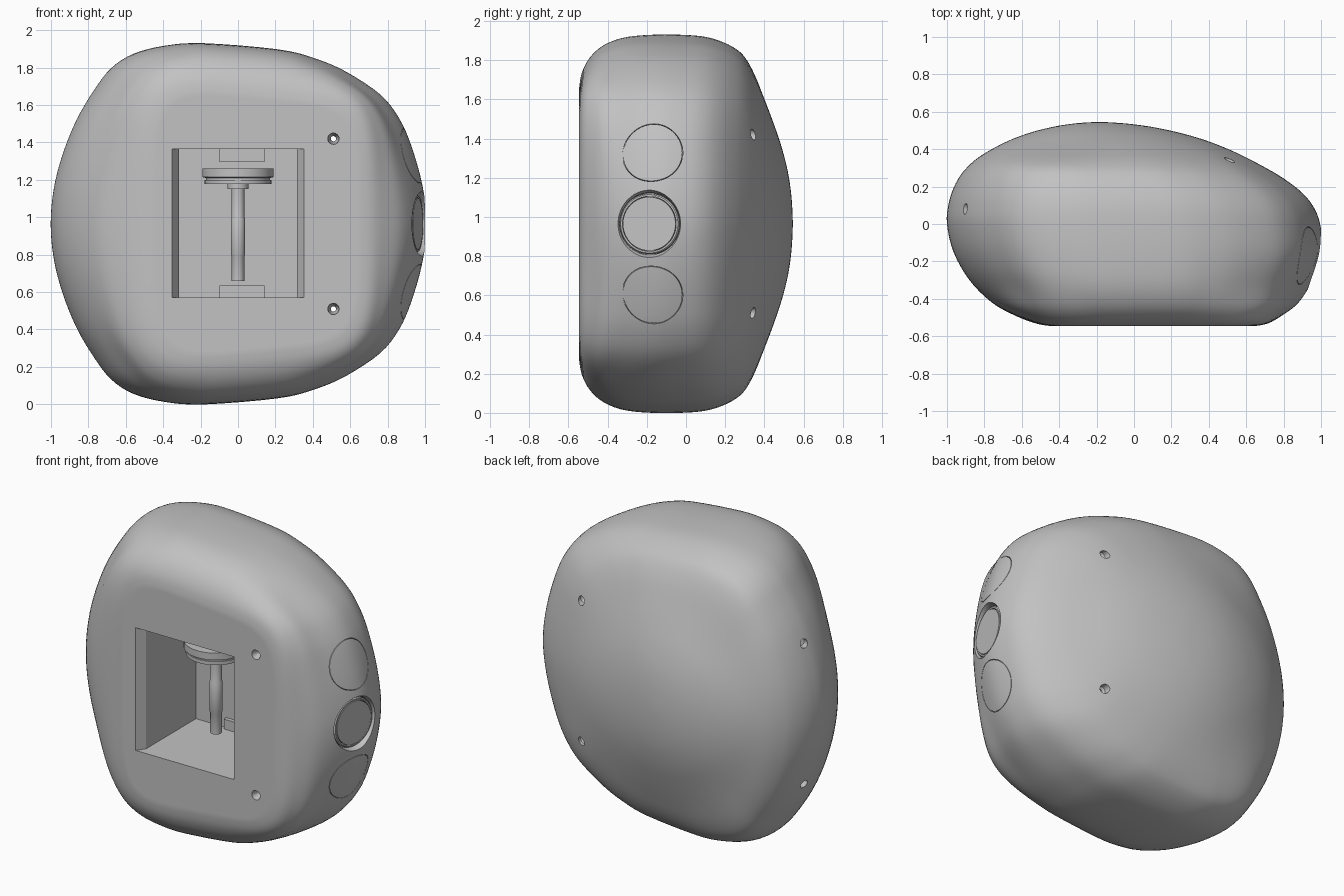
import bpy, bmesh, math
from mathutils import Vector

if "Cube" in bpy.data.objects:
    bpy.data.objects.remove(bpy.data.objects["Cube"], do_unlink=True)

MID = 0.965  # height of the horizontal symmetry plane


def material(name, value):
    m = bpy.data.materials.new(name)
    m.use_nodes = True
    m.diffuse_color = (value, value, value, 1)
    m.node_tree.nodes["Principled BSDF"].inputs["Base Color"].default_value = (value, value, value, 1)
    return m


GREY = material("plain grey", 0.54)


def spline(pts, steps, closed=False):
    """Catmull-Rom interpolation of tuples."""
    pts = [Vector(p) for p in pts]
    n = len(pts)
    out = []
    for i in range(n if closed else n - 1):
        a, b, c, d = [pts[(i + k) % n] if closed else pts[min(max(i + k, 0), n - 1)] for k in (-1, 0, 1, 2)]
        for s in range(steps):
            t = s / steps
            out.append(0.5 * (2 * b + (c - a) * t + (2 * a - 5 * b + 4 * c - d) * t * t
                              + (3 * b - a - 3 * c + d) * t ** 3))
    return out if closed else out + [pts[-1]]


def finish(name, bm):
    bmesh.ops.recalc_face_normals(bm, faces=bm.faces)
    me = bpy.data.meshes.new(name)
    bm.to_mesh(me)
    bm.free()
    me.materials.append(GREY)
    ob = bpy.data.objects.new(name, me)
    bpy.context.collection.objects.link(ob)
    return ob


def select(ob):
    bpy.ops.object.select_all(action="DESELECT")
    ob.select_set(True)
    bpy.context.view_layer.objects.active = ob


def smooth(ob):
    select(ob)
    bpy.ops.object.shade_smooth_by_angle(angle=math.radians(28))


def loft(name, loops):
    """Closed solid through equal loops of points."""
    bm = bmesh.new()
    rings = [[bm.verts.new(p) for p in loop] for loop in loops]
    for lo, hi in zip(rings, rings[1:]):
        for i in range(len(lo)):
            j = (i + 1) % len(lo)
            bm.faces.new((lo[i], lo[j], hi[j], hi[i]))
    bm.faces.new(rings[0])
    bm.faces.new(rings[-1])
    return finish(name, bm)


def lathe(name, profile, origin, axis, sides=64):
    """Turned solid: profile of (radius, distance along axis)."""
    q = Vector(axis).to_track_quat("Z", "Y")
    angles = [2 * math.pi * i / sides for i in range(sides)]
    return loft(name, [[Vector(origin) + q @ Vector((r * math.cos(a), r * math.sin(a), d)) for a in angles]
                       for r, d in profile])


def box(name, x0, x1, y0, y1, z0, z1):
    return loft(name, [[(x0, y0, z), (x1, y0, z), (x1, y1, z), (x0, y1, z)] for z in (z0, z1)])


def boolean(ob, cutter, operation="DIFFERENCE", keep=False):
    mod = ob.modifiers.new("cut", "BOOLEAN")
    mod.operation, mod.solver, mod.object = operation, "EXACT", cutter
    select(ob)
    bpy.ops.object.modifier_apply(modifier=mod.name)
    if not keep:
        bpy.data.objects.remove(cutter, do_unlink=True)


# Body: an outline lofted from a boxy flat front to an elliptical domed back
upper = [(-0.983, 0.19), (-0.935, 0.375), (-0.86, 0.56), (-0.765, 0.72), (-0.675, 0.835), (-0.56, 0.91),
         (-0.4, 0.952), (-0.2, 0.965), (0.2, 0.932), (0.4, 0.883), (0.57, 0.81), (0.75, 0.69),
         (0.85, 0.565), (0.915, 0.42), (0.975, 0.21)]
outline = spline([(-1, 0)] + upper + [(1, 0)] + [(x, -z) for x, z in reversed(upper)], 4, True)
outline = [Vector((p.x, p.y / MID)) for p in outline]


def section(p, y):
    """Unit outline point, boxier toward the front and rounder toward the back."""
    if y < -0.3:
        taper = 0.94 - 0.07 * p.x
        boxed = p / (abs(p.x) ** 5 + abs(p.y / taper) ** 5) ** (1 / 5)
        return p.lerp(boxed, min(1, (-0.3 - y) / 0.245) ** 2)
    t = min(max((y - 0.3) / 0.16, 0), 1)
    return p.lerp(p.normalized(), t * t * (3 - 2 * t))


# depth, left edge, right edge, half height
levels = spline([(-0.545, -0.40, 0.60, 0.67), (-0.545, -0.45, 0.65, 0.72), (-0.53, -0.53, 0.72, 0.80),
                 (-0.49, -0.635, 0.79, 0.87), (-0.42, -0.76, 0.88, 0.92), (-0.3, -0.88, 0.955, 0.953),
                 (-0.15, -0.965, 1.008, 0.965), (0, -1.0, 0.995, 0.963), (0.1, -0.993, 0.955, 0.953),
                 (0.18, -0.97, 0.885, 0.93), (0.25, -0.935, 0.79, 0.895), (0.3, -0.895, 0.705, 0.85),
                 (0.35, -0.84, 0.61, 0.765), (0.4, -0.76, 0.505, 0.64), (0.45, -0.66, 0.375, 0.505),
                 (0.49, -0.55, 0.235, 0.385), (0.52, -0.43, 0.09, 0.265), (0.536, -0.33, -0.03, 0.16),
                 (0.543, -0.25, -0.12, 0.07), (0.545, -0.19, -0.17, 0.01)], 4)
body = loft("body_shell", [[((xl + xr) / 2 + q.x * (xr - xl) / 2, max(y, -0.545), MID + q.y * h)
                            for q in (section(p, y) for p in outline)] for y, xl, xr, h in levels])


def surface(y, z):
    """Point on the +x side of the body."""
    return body.ray_cast(Vector((2, y, z)), Vector((-1, 0, 0)))[1]


# Flush side covers, each separated from the body by a fine groove
cover_axes = [(s, surface(-0.17, MID + s * 0.365), Vector((0.95, 0, 0.25 * s)).normalized()) for s in (1, -1)]
port_axis = Vector((0.98, -0.2, 0)).normalized()
port_center = surface(-0.195, MID)
for s, p, axis in cover_axes:
    cover = lathe("upper_side_cover" if s > 0 else "lower_side_cover", [(0.151, -0.07), (0.151, 0.1)], p, axis)
    boolean(cover, body, "INTERSECT", keep=True)
    smooth(cover)
for s, p, axis in cover_axes:
    boolean(body, lathe("cover_cutter", [(0.154, -0.06), (0.154, 0.1)], p, axis))

# Recessed round port with a bevelled rim and an inner lens disc
boolean(body, lathe("port_cutter", [(0.158, -0.09), (0.158, -0.045), (0.18, 0.0), (0.18, 0.1)],
                    port_center, port_axis))
smooth(lathe("port_ring", [(0.155, -0.1), (0.155, -0.044), (0.149, -0.038), (0.140, -0.038), (0.140, -0.1)],
             port_center, port_axis))
smooth(lathe("port_disc", [(0.137, -0.1), (0.137, -0.036)], port_center, port_axis))

# Front cavity with chamfered side walls
boolean(body, box("cavity_cutter", -0.315, 0.315, -0.7, 0.02, 0.57, 1.365))
chamfer = [(-0.352, -0.7), (0.352, -0.7), (0.352, -0.545), (0.315, -0.49), (-0.315, -0.49), (-0.352, -0.545)]
boolean(body, loft("chamfer_cutter", [[(x, y, z) for x, y in chamfer] for z in (0.57, 1.365)]))

# Screw holes: two countersunk through holes, two pockets at the far edge
for s in (1, -1):
    z = MID + s * 0.455
    boolean(body, lathe("screw_cutter", [(0.03, -0.7), (0.03, -0.53), (0.014, -0.50), (0.014, 0.30),
                                         (0.028, 0.31), (0.028, 0.6)], (0.51, 0, z), (0, 1, 0), 24))
    boolean(body, lathe("pocket_cutter", [(0.027, -0.06), (0.027, 0.15)], (-0.90, 0.08, z),
                        (-0.8, 0.5, 0.2 * s), 24))
smooth(body)

# Latch tabs at the back of the cavity
for name, z0, z1 in (("upper_tab", 1.295, 1.364), ("lower_tab", 0.571, 0.635)):
    box(name, -0.098, 0.142, -0.005, 0.025, z0, z1)

# Rotating shaft hanging from a stepped disc
smooth(lathe("shaft", [(0.034, 0.66), (0.034, 0.79), (0.038, 0.80), (0.038, 0.99), (0.034, 1.0), (0.034, 1.15),
                       (0.056, 1.15), (0.056, 1.18)], (0, -0.225, 0), (0, 0, 1), 40))
smooth(lathe("shaft_disc", [(0.178, 1.177), (0.178, 1.20), (0.17, 1.20), (0.17, 1.21), (0.19, 1.215), (0.19, 1.26)],
             (0, -0.225, 0), (0, 0, 1)))
